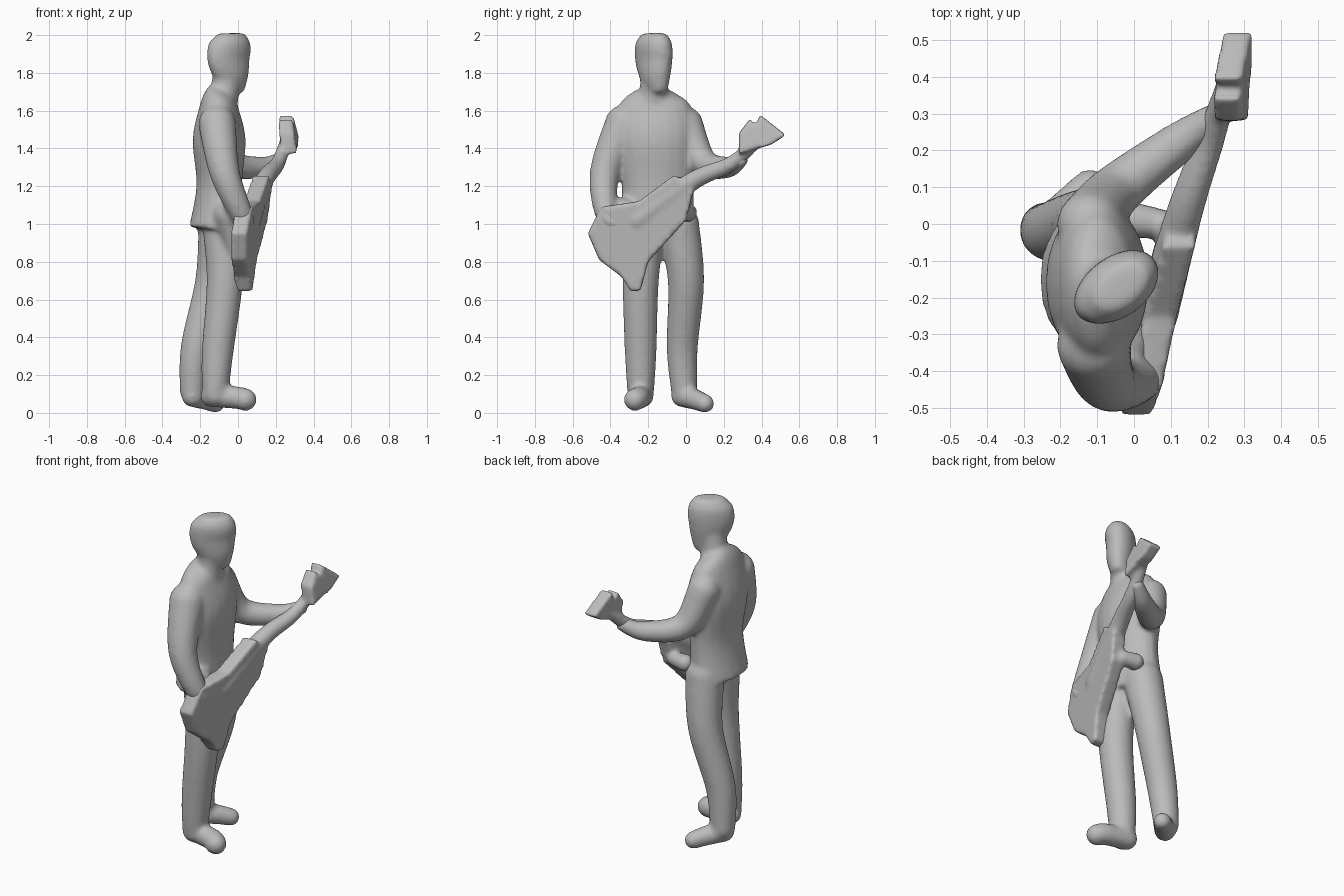
import bpy, bmesh, math
from mathutils import Matrix, Vector

cube = bpy.data.objects.get("Cube")
if cube:
    bpy.data.objects.remove(cube, do_unlink=True)

color = (.5, .5, .5, 1)
gray = bpy.data.materials.new("plain gray")
gray.use_nodes = True
gray.diffuse_color = color
gray.node_tree.nodes["Principled BSDF"].inputs["Base Color"].default_value = color

SIDES, STEPS = 20, 6


def spline(keys):
    """Smooth curve through keys of (x, y, z, half width, half depth)."""
    keys = [Vector(key) for key in keys]
    padded = [keys[0]] + keys + [keys[-1]]
    points = []
    for before, start, end, after in zip(padded, padded[1:], padded[2:], padded[3:]):
        pull_start = (end - before) / 2 - (end - start)
        pull_end = (after - start) / 2 - (end - start)
        for step in range(STEPS):
            t = step / STEPS
            points.append(start.lerp(end, t) + pull_start * (t * (1 - t) ** 2)
                          - pull_end * (t * t * (1 - t)))
    return points + [keys[-1]]


def loft(bm, keys, side):
    """Closed tube of elliptical rings; the half width lies along side."""
    points = spline(keys)
    last = len(points) - 1
    rings = []
    for index, point in enumerate(points):
        ahead, behind = points[min(index + 1, last)], points[max(index - 1, 0)]
        tangent = Vector((ahead - behind)[:3]).normalized()
        across = (side - tangent * side.dot(tangent)).normalized()
        deep = tangent.cross(across)
        centre, width, depth = Vector(point[:3]), point[3], point[4]
        angles = [math.tau * k / SIDES for k in range(SIDES)]
        rings.append([bm.verts.new(centre + across * width * math.cos(a) + deep * depth * math.sin(a))
                      for a in angles])
    for low, high in zip(rings, rings[1:]):
        for k in range(SIDES):
            bm.faces.new((low[k - 1], low[k], high[k], high[k - 1]))
    bm.faces.new(rings[0][::-1])
    bm.faces.new(rings[-1])


def limb(bm, path, start, end):
    """Tapering round limb with rounded ends."""
    keys = []
    for index, point in enumerate(path):
        radius = start + (end - start) * index / (len(path) - 1)
        keys.append((*point, radius, radius))
    loft(bm, keys, Vector((0, 1, .1)))
    for centre, radius in ((path[0], start), (path[-1], end)):
        bmesh.ops.create_uvsphere(bm, u_segments=SIDES, v_segments=SIDES, radius=radius,
                                  matrix=Matrix.Translation(centre))


def slab(bm, outline, place, half):
    """Solid plate from a (y, z) outline, laid on the surface x = place(y, z)."""
    front, back = [[bm.verts.new((place(y, z) + offset, y, z)) for y, z in outline]
                   for offset in (half, -half)]
    bm.faces.new(front)
    bm.faces.new(back[::-1])
    for k in range(len(outline)):
        bm.faces.new((front[k - 1], back[k - 1], back[k], front[k]))


def finish(bm, name, voxel, rounds):
    """Blend the overlapping parts into one soft surface."""
    bmesh.ops.recalc_face_normals(bm, faces=bm.faces)
    mesh = bpy.data.meshes.new(name)
    bm.to_mesh(mesh)
    bm.free()
    mesh.materials.append(gray)
    part = bpy.data.objects.new(name, mesh)
    bpy.context.collection.objects.link(part)
    bpy.ops.object.select_all(action="DESELECT")
    bpy.context.view_layer.objects.active = part
    part.select_set(True)
    remesh = part.modifiers.new("blend", "REMESH")
    remesh.mode = "VOXEL"
    remesh.voxel_size = voxel
    soften = part.modifiers.new("soften", "SMOOTH")
    soften.iterations = rounds
    for modifier in ("blend", "soften"):
        bpy.ops.object.modifier_apply(modifier=modifier)
    bpy.ops.object.shade_smooth()


figure = bmesh.new()
# Torso with flared jacket hem and sloping shoulders
loft(figure, [(-.12, -.15, .97, .2, .14), (-.1, -.15, 1.2, .19, .12), (-.1, -.16, 1.45, .22, .14),
              (-.1, -.17, 1.63, .19, .1), (-.08, -.17, 1.7, .09, .08)], Vector((0, 1, 0)))
# Neck
limb(figure, [(-.08, -.17, 1.65), (-.06, -.17, 1.8)], .08, .07)
# Flat-topped head with a narrow chin, turned towards the headstock
loft(figure, [(-.01, -.14, 1.69, .04, .05), (-.03, -.16, 1.78, .07, .1), (-.05, -.17, 1.88, .08, .13),
              (-.04, -.17, 1.96, .08, .12), (-.04, -.17, 2.01, .05, .08)], Vector((-.6, .8, 0)))
# Right leg and foot
limb(figure, [(-.08, -.22, 1), (-.07, -.24, .7), (-.11, -.24, .3), (-.12, -.24, .1)], .11, .07)
limb(figure, [(-.14, -.23, .09), (0, -.25, .08), (.04, -.27, .07)], .06, .06)
# Left leg and foot
limb(figure, [(-.1, -.04, 1), (-.13, 0, .7), (-.22, -.02, .35), (-.24, -.01, .12)], .11, .07)
limb(figure, [(-.24, -.02, .09), (-.17, .05, .07), (-.12, .1, .05)], .06, .05)
# Right arm reaching down to the strings
limb(figure, [(-.11, -.33, 1.53), (-.07, -.43, 1.27), (.02, -.42, 1.05), (.05, -.36, 1)], .1, .04)
# Left arm bent forward to the neck
limb(figure, [(-.12, 0, 1.53), (-.05, .09, 1.33), (.12, .22, 1.3), (.22, .29, 1.34)], .09, .04)
# Open jacket front hanging beside the thigh
limb(figure, [(-.04, -.33, 1.05), (0, -.29, .78)], .09, .04)
finish(figure, "standing_figure", .013, 9)

guitar = bmesh.new()
# Guitar body, leaning back towards its lower tip
slab(guitar, [(-.45, 1.09), (-.52, .95), (-.46, .81), (-.34, .72), (-.29, .64), (-.24, .65), (-.2, .8),
              (0, 1.02), (.04, 1.18), (-.06, 1.26), (-.25, 1.12)],
     lambda y, z: .03 + y / 5 + z / 12, .045)
# Guitar neck
limb(guitar, [(.06, -.25, 1.02), (.14, .04, 1.23), (.21, .24, 1.32), (.26, .4, 1.46)], .06, .03)
# Headstock with a notch beside the tuning pegs
slab(guitar, [(.28, 1.37), (.45, 1.42), (.53, 1.47), (.39, 1.58), (.37, 1.51), (.34, 1.56), (.28, 1.48)],
     lambda y, z: .44 + y / 10 - z / 7, .04)
# Knob below the upper horn
limb(guitar, [(0, .01, 1.06), (.08, 0, 1.06)], .05, .04)
finish(guitar, "electric_guitar", .011, 9)
